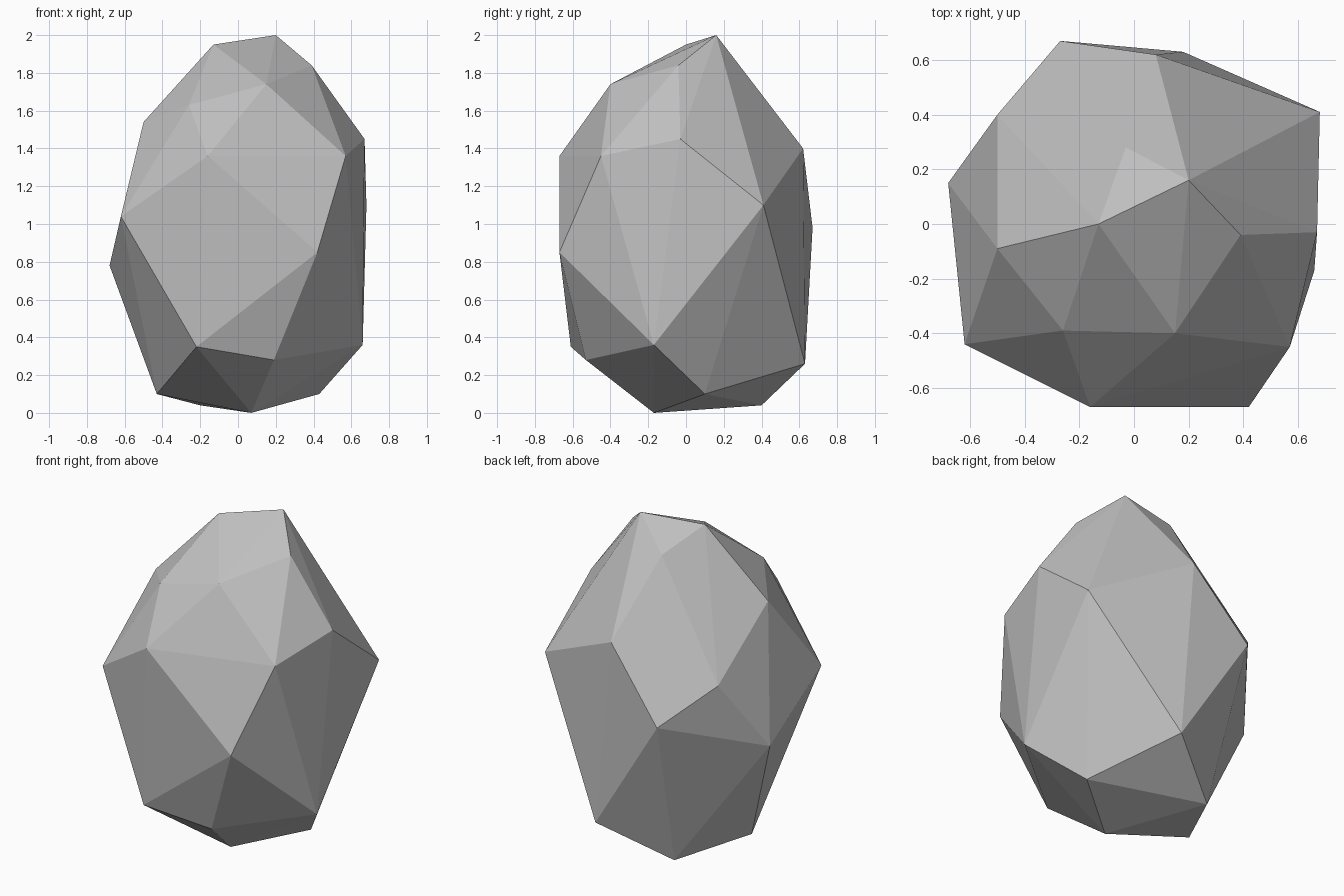
import bpy
import bmesh
from mathutils import Vector

# Remove the default object
default_cube = bpy.data.objects.get("Cube")
if default_cube:
    bpy.data.objects.remove(default_cube, do_unlink=True)


def make_material(name, colour):
    material = bpy.data.materials.new(name)
    material.use_nodes = True
    material.diffuse_color = colour
    shader = material.node_tree.nodes["Principled BSDF"]
    shader.inputs["Base Color"].default_value = colour
    shader.inputs["Roughness"].default_value = 0.9
    return material


# Corners of the boulder, in hundredths of a unit, grouped by height
crown = [(20, 16, 200), (-13, 0, 195), (39, -4, 184), (-3, 28, 184),
         (15, -40, 174), (-26, -39, 163)]
shoulder = [(-50, -9, 154), (67, -3, 145), (57, -45, 136), (-16, -67, 136),
            (8, 62, 140), (-50, 40, 120)]
waist = [(-62, -44, 104), (68, 41, 110), (42, -67, 85), (-68, 15, 78),
         (-27, 67, 98)]
foot = [(-22, -61, 35), (19, -53, 28), (66, -17, 36), (18, 63, 26)]
base = [(43, 10, 10), (-43, -3, 10), (-20, 40, 4), (7, -17, 0)]


def build_faceted_stone(name, corners, material):
    """Wrap the corners in a flat-shaded, faceted skin."""
    bm = bmesh.new()
    for corner in corners:
        bm.verts.new(Vector(corner) / 100)
    bmesh.ops.convex_hull(bm, input=bm.verts[:], use_existing_faces=False)
    loose = [vert for vert in bm.verts if not vert.link_faces]
    bmesh.ops.delete(bm, geom=loose, context="VERTS")
    bmesh.ops.recalc_face_normals(bm, faces=bm.faces[:])
    for face in bm.faces:
        face.smooth = False
    mesh = bpy.data.meshes.new(name)
    bm.to_mesh(mesh)
    bm.free()
    mesh.materials.append(material)
    stone = bpy.data.objects.new(name, mesh)
    bpy.context.collection.objects.link(stone)
    return stone


# The boulder
stone_grey = make_material("stone_grey", (0.53, 0.53, 0.53, 1))
build_faceted_stone("boulder", crown + shoulder + waist + foot + base, stone_grey)
